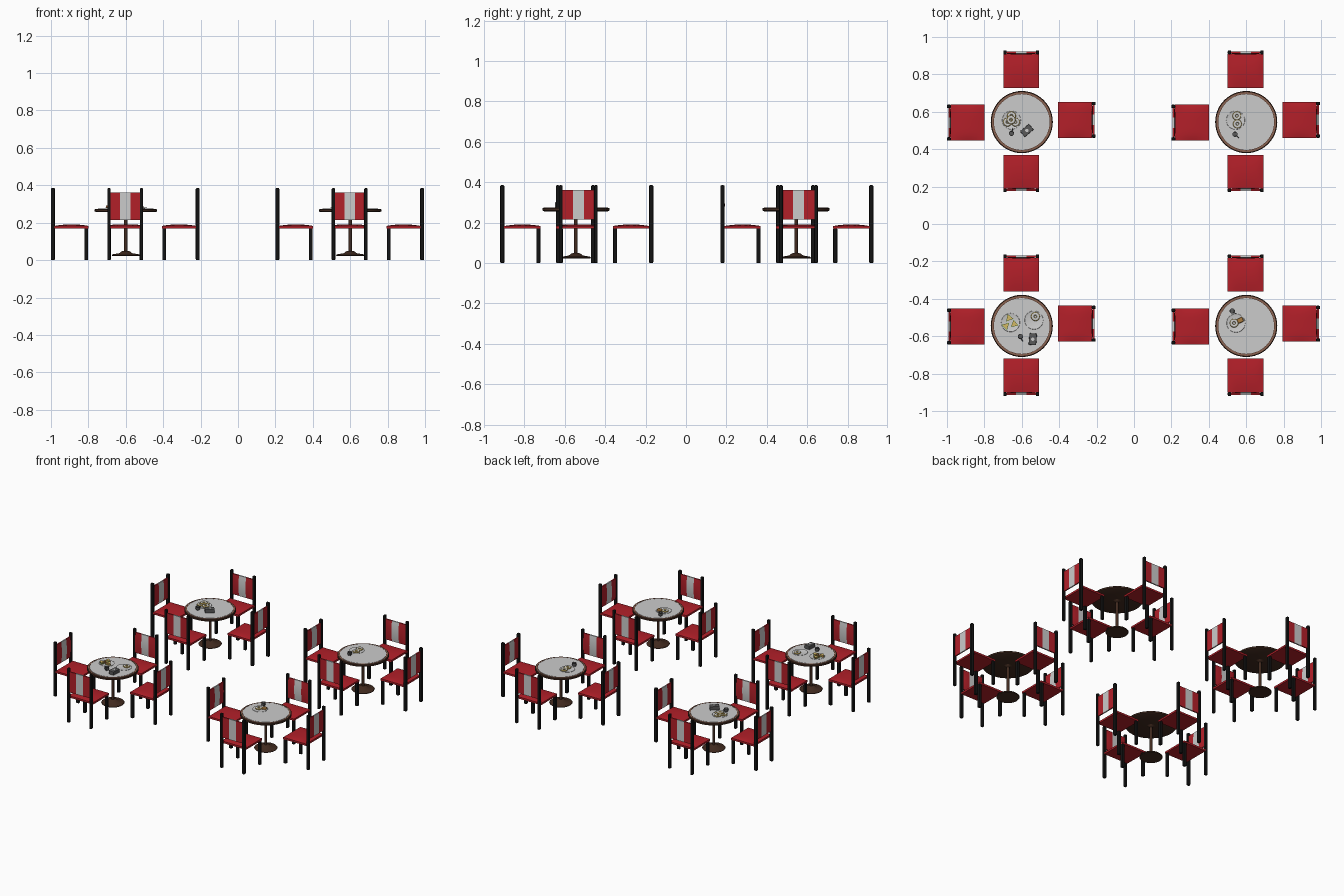
import bpy, bmesh
from math import cos, sin, pi, radians
from mathutils import Matrix, Vector

if "Cube" in bpy.data.objects:
    bpy.data.objects.remove(bpy.data.objects["Cube"])


def mat(name, r, g, b):
    m = bpy.data.materials.new(name)
    m.diffuse_color = (r, g, b, 1)
    m.use_nodes = True
    m.node_tree.nodes["Principled BSDF"].inputs["Base Color"].default_value = m.diffuse_color
    return m


RED = mat("red_vinyl", 0.45, 0.014, 0.022)
BLACK = mat("black_wood", 0.006, 0.006, 0.006)
BROWN = mat("dark_brown", 0.055, 0.024, 0.014)
COPPER = mat("rim_brown", 0.25, 0.12, 0.08)
PALE = mat("pale_grey", 0.75, 0.75, 0.75)
STEEL = mat("dark_steel", 0.1, 0.1, 0.1)
DOUGH = mat("dough", 0.65, 0.48, 0.13)
CRUST = mat("crust", 0.4, 0.2, 0.05)
GREEN = mat("lettuce", 0.12, 0.35, 0.06)


def finish(name, bm, *mats):
    bmesh.ops.recalc_face_normals(bm, faces=bm.faces)
    me = bpy.data.meshes.new(name)
    bm.to_mesh(me)
    bm.free()
    for m in mats:
        me.materials.append(m)
    return me


def box(name, size, centre, m, bevel=0.0):
    bm = bmesh.new()
    bmesh.ops.create_cube(bm, size=1, matrix=Matrix.Translation(centre) @ Matrix.Diagonal((*size, 1)))
    if bevel:
        bmesh.ops.bevel(bm, geom=bm.edges[:], offset=bevel, segments=2, affect='EDGES', profile=0.5)
    return finish(name, bm, m)


def lathe(name, profile, m, steps=40, closed=False):
    bm = bmesh.new()
    vs = [bm.verts.new((r, 0, z)) for r, z in profile]
    pairs = list(zip(vs, vs[1:])) + ([(vs[-1], vs[0])] if closed else [])
    edges = [bm.edges.new(p) for p in pairs]
    bmesh.ops.spin(bm, geom=vs + edges, cent=(0, 0, 0), axis=(0, 0, 1), angle=2 * pi, steps=steps)
    bmesh.ops.remove_doubles(bm, verts=bm.verts, dist=1e-5)
    me = finish(name, bm, m)
    me.shade_smooth()
    me.set_sharp_from_angle(angle=radians(35))
    return me


def cushion(name, w, d, t, bulge, xf, *mats):
    # Slab with a softly domed top; a second material colours the middle third
    bm = bmesh.new()
    bmesh.ops.create_grid(bm, x_segments=12, y_segments=8, size=1)
    for f in bm.faces:
        f.smooth = True
    bottom = bmesh.ops.extrude_face_region(bm, geom=bm.faces[:])["geom"]
    low = {v for v in bottom if isinstance(v, bmesh.types.BMVert)}
    for v in bm.verts:
        u, s = v.co.x, v.co.y
        z = 0 if v in low else t + bulge * (1 - u ** 4) * (1 - s * s)
        v.co = (u * w / 2, s * d / 2, z)
    if len(mats) > 1:
        for f in bm.faces:
            f.material_index = int(abs(f.calc_center_median().x) < w / 6)
    bm.transform(xf)
    me = finish(name, bm, *mats)
    me.set_sharp_from_angle(angle=radians(35))
    return me


def torus(name, major, minor, m, squash=1.0):
    n = 10
    prof = [(major + minor * cos(2 * pi * i / n), minor * squash * (1 + sin(2 * pi * i / n))) for i in range(n)]
    return lathe(name, prof, m, 20, True)


def prism(name, r, z0, z1, m):
    bm = bmesh.new()
    bmesh.ops.create_cone(bm, cap_ends=True, segments=3, radius1=r, radius2=r, depth=z1 - z0,
                          matrix=Matrix.Translation((0, 0, (z0 + z1) / 2)))
    return finish(name, bm, m)


def place(parts, x, y, z=0, angle=0):
    for me in parts:
        ob = bpy.data.objects.new(me.name, me)
        bpy.context.collection.objects.link(ob)
        ob.matrix_world = Matrix.Translation((x, y, z)) @ Matrix.Rotation(radians(angle), 4, 'Z')


# Chair: local back is +y
chair = [cushion("seat", 0.192, 0.18, 0.013, 0.008, Matrix.Translation((0, -0.01, 0.17)), RED)]
for sx, side in ((-1, "left"), (1, "right")):
    chair.append(box(side + "_back_post", (0.018, 0.021, 0.385), (sx * 0.087, 0.0895, 0.1925), BLACK, 0.005))
    chair.append(box(side + "_front_leg", (0.018, 0.02, 0.172), (sx * 0.086, -0.089, 0.086), BLACK, 0.003))
chair.append(cushion("backrest", 0.166, 0.145, 0.009, 0.006,
                     Matrix.Translation((0, 0.093, 0.288)) @ Matrix.Rotation(pi / 2, 4, 'X'), RED, PALE))

# Table
table = [
    lathe("table_top", [(0, 0.256), (0.158, 0.256), (0.166, 0.26), (0.166, 0.27), (0.163, 0.273), (0, 0.273)], BROWN, 48),
    lathe("rim_band", [(0.151, 0.272), (0.151, 0.2745), (0.16, 0.2745), (0.16, 0.272)], COPPER, 48, True),
    lathe("table_surface", [(0.149, 0.272), (0.149, 0.275), (0, 0.275)], PALE, 48),
    lathe("table_stem", [(0.0, 0.04), (0.009, 0.04), (0.009, 0.245), (0.025, 0.257), (0, 0.257)], BROWN, 20),
    lathe("table_base", [(0, 0.022), (0.072, 0.022), (0.075, 0.026), (0.07, 0.031), (0.035, 0.037),
                         (0.02, 0.048), (0, 0.05)], BROWN, 32),
]

# Tableware
plate = [lathe("plate", [(0, 0), (0.03, 0), (0.05, 0.005), (0.049, 0.006), (0.03, 0.002), (0, 0.002)], PALE, 32)]
donut = [torus("donut", 0.015, 0.0085, DOUGH, 0.7),
         lathe("donut_icing", [(0.009, 0.0105), (0.013, 0.0128), (0.018, 0.0128), (0.02, 0.0115)], PALE, 20)]
pastry = [box("pastry", (0.032, 0.026, 0.014), (0, 0, 0.007), CRUST, 0.005)]
handle = torus("cup_handle", 0.007, 0.002, STEEL)
handle.transform(Matrix.Translation((0.019, 0, 0.011)) @ Matrix.Rotation(pi / 2, 4, 'X'))
cup = [lathe("cup", [(0, 0), (0.011, 0), (0.014, 0.006), (0.014, 0.022), (0.012, 0.022), (0.011, 0.004), (0, 0.004)],
             STEEL, 20), handle]
holder = [box("napkin_holder", (0.062, 0.04, 0.026), (0, 0, 0.013), STEEL, 0.003),
          lathe("holder_knob", [(0.009, 0.025), (0.009, 0.028), (0, 0.028)], PALE, 16)]
sandwich = [prism("bread_bottom", 0.022, 0, 0.005, DOUGH), prism("lettuce", 0.024, 0.005, 0.007, GREEN),
            prism("tomato", 0.021, 0.007, 0.009, RED), prism("bread_top", 0.022, 0.009, 0.014, DOUGH)]

# Four dining sets
for tx in (-0.6, 0.6):
    for ty in (-0.545, 0.545):
        place(table, tx, ty)
        place(chair, tx - 0.3, ty - 0.003, 0, 90)
        place(chair, tx + 0.295, ty + 0.012, 0, -90)
        place(chair, tx - 0.003, ty + 0.283, 0, 0)
        place(chair, tx - 0.003, ty - 0.275, 0, 180)

# Servings on each table: item, x, y, height above table, turn
TOP = 0.275
for item, x, y, h, a in (
        (plate, -0.655, 0.555, 0, 0), (donut, -0.655, 0.578, 0.003, 0), (donut, -0.676, 0.545, 0.003, 0),
        (donut, -0.634, 0.545, 0.003, 0), (donut, -0.657, 0.557, 0.015, 0),
        (cup, -0.655, 0.485, 0, 80), (holder, -0.573, 0.5, 0, 40),
        (plate, -0.66, -0.527, 0, 0), (sandwich, -0.668, -0.503, 0.003, 20), (sandwich, -0.685, -0.545, 0.003, 75),
        (sandwich, -0.64, -0.535, 0.003, 130),
        (plate, -0.535, -0.514, 0, 0), (donut, -0.527, -0.495, 0.003, 0),
        (cup, -0.607, -0.602, 0, -60), (holder, -0.541, -0.616, 0, 85),
        (plate, 0.543, 0.555, 0, 0), (donut, 0.55, 0.578, 0.003, 0), (donut, 0.553, 0.535, 0.003, 0),
        (cup, 0.54, 0.48, 0, -40),
        (plate, 0.545, -0.53, 0, 0), (donut, 0.535, -0.53, 0.003, 0), (pastry, 0.568, -0.515, 0.003, 25),
        (cup, 0.525, -0.465, 0, -30)):
    place(item, x, y, TOP + h, a)
